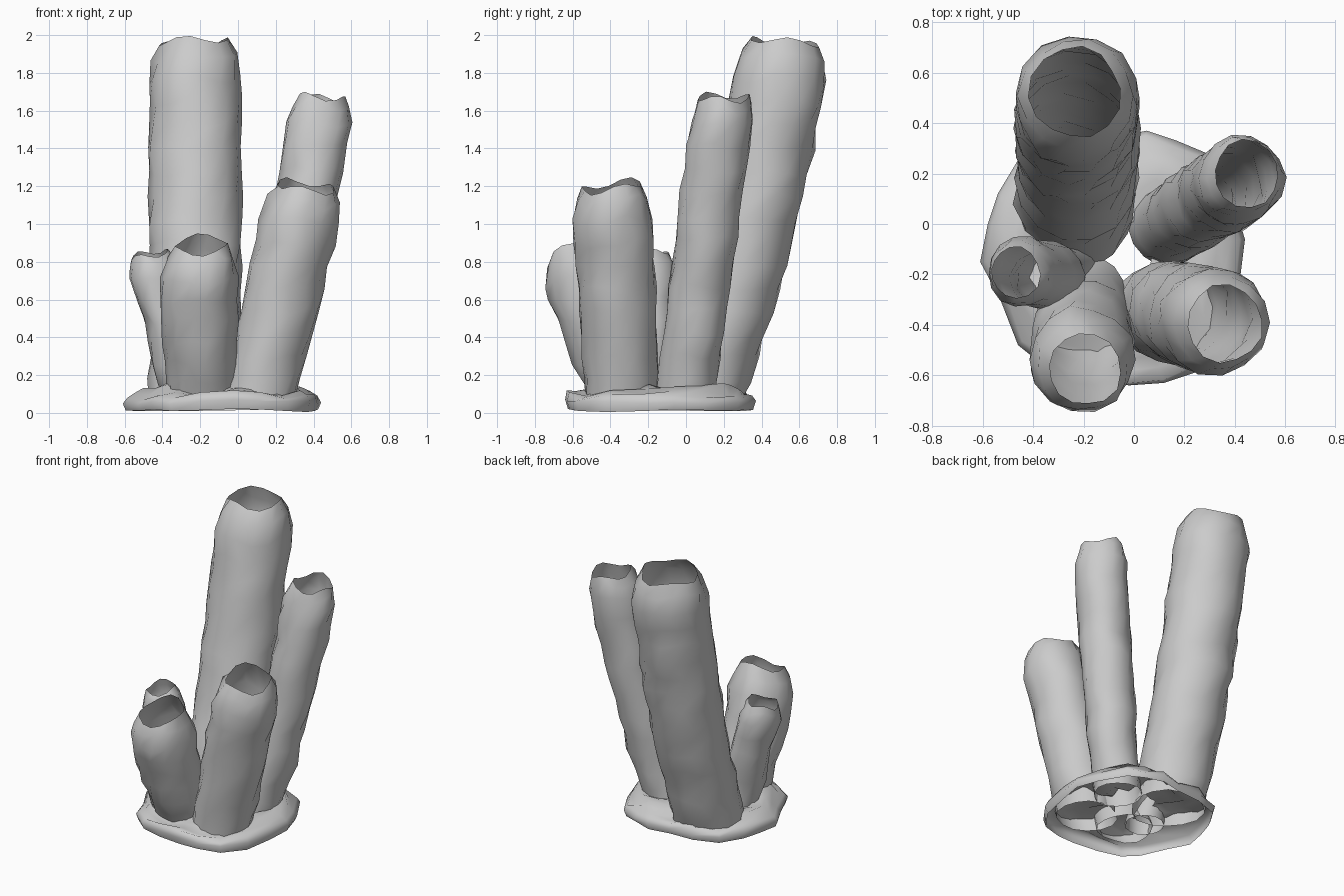
import bpy, math, random
from mathutils import Vector, noise

if "Cube" in bpy.data.objects:
    bpy.data.objects.remove(bpy.data.objects["Cube"])

random.seed(4)
SIDES = 14


def make_object(name, verts, faces):
    mesh = bpy.data.meshes.new(name)
    mesh.from_pydata(verts, [], faces)
    mesh.shade_smooth()
    obj = bpy.data.objects.new(name, mesh)
    bpy.context.collection.objects.link(obj)
    return obj


def bridge(rows, n):
    return [(r * n + i, r * n + (i + 1) % n, (r + 1) * n + (i + 1) % n, (r + 1) * n + i)
            for r in range(rows - 1) for i in range(n)]


def bezier_through(p0, pm, p1, t):
    # quadratic curve passing through pm at t = 0.5
    return (p0 * (2 * (t - 0.5) * (t - 1)) + pm * (4 * t * (1 - t))
            + p1 * (2 * t * (t - 0.5)))


def tube(name, base, mid, top, radii, hole, slope, wave, phase):
    """Open thin-walled tube: leaning path, narrowing wavy lip."""
    p0, pm, p1 = Vector(base), Vector(mid), Vector(top)
    shoulder = 1 - 0.8 * radii[1] / (p1.z - p0.z)
    body = max(5, round(p1.z * 7))
    levels = [shoulder * i / body for i in range(body + 1)]
    levels += [shoulder + (1 - shoulder) * 0.6, 1.0]
    verts = []
    for k, t in enumerate(levels):
        c = bezier_through(p0, pm, p1, t)
        r = radii[0] + (radii[1] - radii[0]) * min(1, 1.6 * t / shoulder)
        lip = max(0, (t - shoulder) / (1 - shoulder))
        r += (hole - r) * lip ** 1.8
        for i in range(SIDES):
            a = math.tau * (i + 0.25 * math.sin(k * 2.1)) / SIDES
            ca, sa = math.cos(a), math.sin(a)
            p = c + Vector((ca, sa, 0)) * r
            p += Vector((ca, sa, 0)) * 0.025 * noise.noise(p * 6)
            w = max(0, (t - shoulder * 0.75) / (1 - shoulder * 0.75))
            p.z += w * (r * (slope[0] * ca + slope[1] * sa)
                        + wave * math.sin(3 * a + phase))
            if 0 < k < len(levels) - 1:
                p.z += random.uniform(-0.02, 0.02)
            verts.append(p)
    make_object(name, verts, bridge(len(levels), SIDES))


# Five leaning tubes
tube("tall_tube", (-.23, .06, .05), (-.225, .345, 1.0), (-.23, .52, 1.965),
     (.235, .247), .18, (.03, -.08), .02, 1.0)
tube("back_right_tube", (.13, -.015, .05), (.31, .1, .86), (.447, .2, 1.67),
     (.16, .167), .128, (-.1, -.02), .02, 2.5)
tube("front_right_tube", (.105, -.335, .05), (.235, -.365, .62), (.36, -.395, 1.2),
     (.192, .212), .15, (-.12, .15), .02, 0.5)
tube("front_left_tube", (-.19, -.31, .05), (-.205, -.47, .46), (-.2, -.575, .89),
     (.18, .207), .145, (.05, .32), .015, 3.0)
tube("small_left_tube", (-.265, -.2, .05), (-.355, -.2, .43), (-.48, -.19, .84),
     (.125, .135), .1, (.15, .1), .015, 1.5)

# Lumpy shell base, open below: irregular outline swept up and inward
outline = [(.44, -.06), (.39, .1), (.29, .28), (.17, .33), (.05, .37), (-.1, .34),
           (-.28, .33), (-.45, .27), (-.54, .12), (-.58, 0), (-.61, -.15), (-.53, -.3),
           (-.46, -.48), (-.36, -.56), (-.2, -.61), (-.02, -.64), (.12, -.63),
           (.27, -.58), (.38, -.43), (.42, -.22)]
profile = [(.97, .012), (1, .055), (.96, .09), (.88, .105), (.78, .115),
           (.66, .125), (.5, .13), (.3, .13)]
center = Vector((-.08, -.14, 0))
verts = []
for k, (s, z) in enumerate(profile):
    for x, y in outline:
        bump = noise.noise(Vector((x * 7, y * 7, k * 0.6)))
        p = center + (Vector((x, y, 0)) - center) * (s + 0.04 * bump * (k > 1))
        amp = (0.015, 0.03, 0.05)[min(k, 2)] if k < 3 else 0.075
        p.z = max(0, z + bump * amp)
        verts.append(p)
make_object("rock_base", verts, bridge(len(profile), len(outline)))
